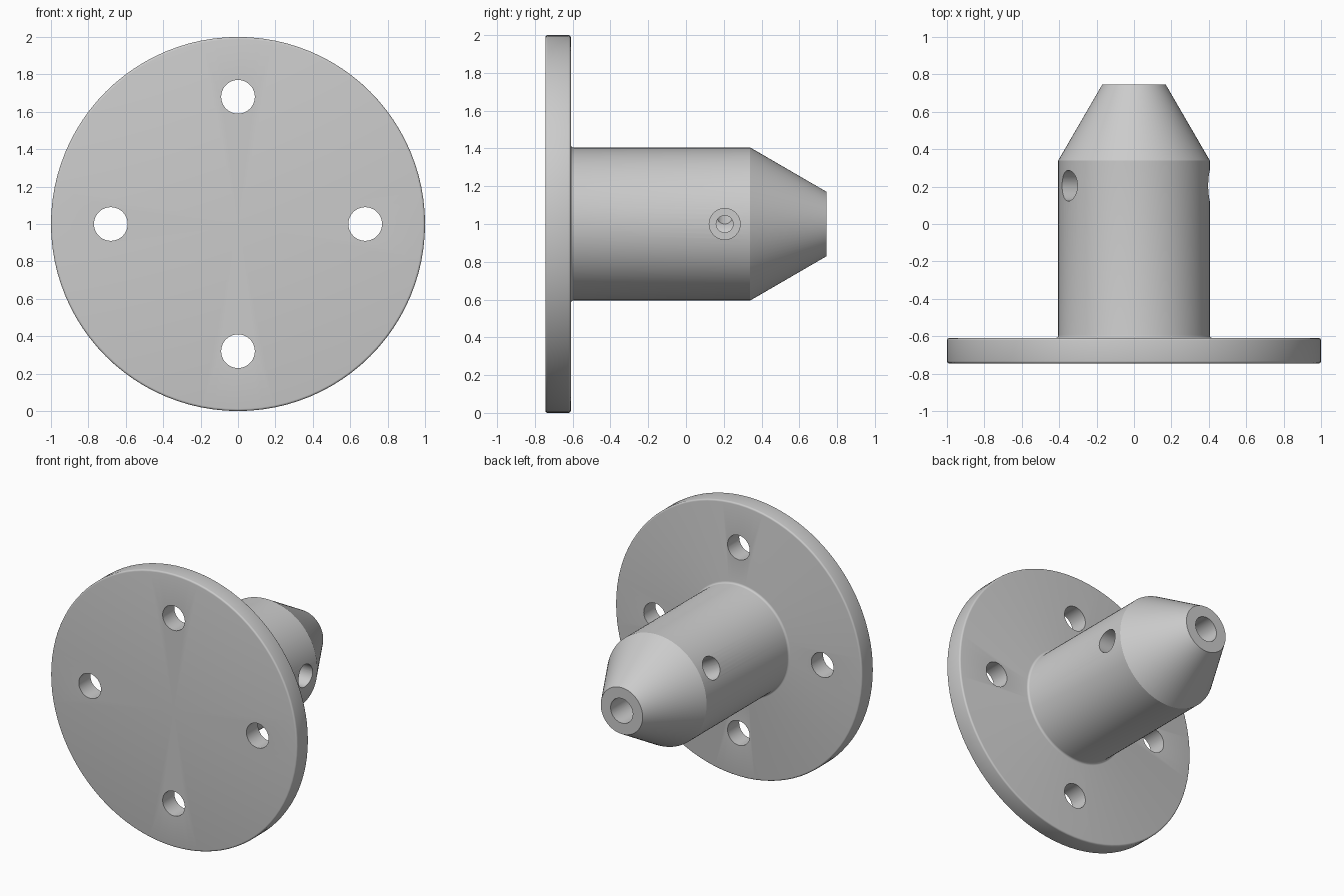
import bpy, bmesh, math
from mathutils import Matrix, Vector

cube = bpy.data.objects.get("Cube")
if cube:
    bpy.data.objects.remove(cube)

SEGMENTS = 96
CENTRE = Vector((0, 0, 1))

grey = bpy.data.materials.new("plain grey")
grey.use_nodes = True
colour = (0.6, 0.6, 0.6, 1)
grey.diffuse_color = colour
grey.node_tree.nodes["Principled BSDF"].inputs["Base Color"].default_value = colour


def arc(cr, cy, radius, start, end, steps=4):
    """Points (radius, y) along a small rounded edge of a lathe profile."""
    angles = [math.radians(start + (end - start) * i / steps) for i in range(steps + 1)]
    return [(cr + radius * math.cos(a), cy + radius * math.sin(a)) for a in angles]


def lathe(name, profile):
    """Spin a (radius, y) profile about the horizontal hub axis."""
    bm = bmesh.new()
    verts = [bm.verts.new((r, y, 0)) for r, y in profile]
    edges = [bm.edges.new(pair) for pair in zip(verts, verts[1:])]
    bmesh.ops.spin(bm, geom=verts + edges, cent=(0, 0, 0), axis=(0, 1, 0),
                   angle=math.tau, steps=SEGMENTS)
    bmesh.ops.remove_doubles(bm, verts=bm.verts, dist=0.0005)
    bmesh.ops.recalc_face_normals(bm, faces=bm.faces)
    bmesh.ops.translate(bm, verts=bm.verts, vec=CENTRE)
    mesh = bpy.data.meshes.new(name)
    bm.to_mesh(mesh)
    bm.free()
    obj = bpy.data.objects.new(name, mesh)
    bpy.context.collection.objects.link(obj)
    mesh.materials.append(grey)
    return obj


def drill(obj, start, end, radius):
    """Cut a round hole between two points."""
    axis = end - start
    turn = axis.to_track_quat("Z", "Y").to_matrix().to_4x4()
    bm = bmesh.new()
    bmesh.ops.create_cone(bm, cap_ends=True, segments=48, radius1=radius, radius2=radius,
                          depth=axis.length,
                          matrix=Matrix.Translation((start + end) / 2) @ turn)
    mesh = bpy.data.meshes.new("drill")
    bm.to_mesh(mesh)
    bm.free()
    mesh.materials.append(grey)
    cutter = bpy.data.objects.new("drill", mesh)
    cutter.hide_render = True
    bpy.context.collection.objects.link(cutter)
    mod = obj.modifiers.new("hole", "BOOLEAN")
    mod.operation, mod.solver, mod.object = "DIFFERENCE", "EXACT", cutter
    bpy.context.view_layer.objects.active = obj
    bpy.ops.object.modifier_apply(modifier=mod.name)
    bpy.data.objects.remove(cutter)


# Flange, filleted hub, tapered nose and blind bore in one turned profile
profile = [(0, -0.745)]
profile += arc(0.988, -0.733, 0.012, -90, 0)
profile += arc(0.988, -0.622, 0.012, 0, 90)
profile += arc(0.420, -0.595, 0.015, 270, 180)
profile += [(0.405, 0.34), (0.17, 0.745), (0.09, 0.745), (0.09, -0.1), (0, -0.1)]
body = lathe("flanged_hub", profile)

# Four mounting holes through the flange
for i in range(4):
    a = math.tau * i / 4
    spot = CENTRE + Vector((math.cos(a), 0, math.sin(a))) * 0.68
    drill(body, spot + Vector((0, -0.9, 0)), spot + Vector((0, -0.5, 0)), 0.09)

# Two stepped set-screw holes running from the hub side into the bore
for degrees in (0, 150):
    a = math.radians(degrees)
    out = Vector((math.cos(a), 0, math.sin(a)))
    base = CENTRE + Vector((0, 0.205, 0))
    drill(body, base + out * 0.2, base + out * 0.5, 0.082)
    drill(body, base + out * 0.02, base + out * 0.3, 0.045)

# Smooth turned surfaces with crisp edges
bpy.ops.object.select_all(action="DESELECT")
body.select_set(True)
bpy.context.view_layer.objects.active = body
bpy.ops.object.shade_smooth_by_angle(angle=math.radians(25))
